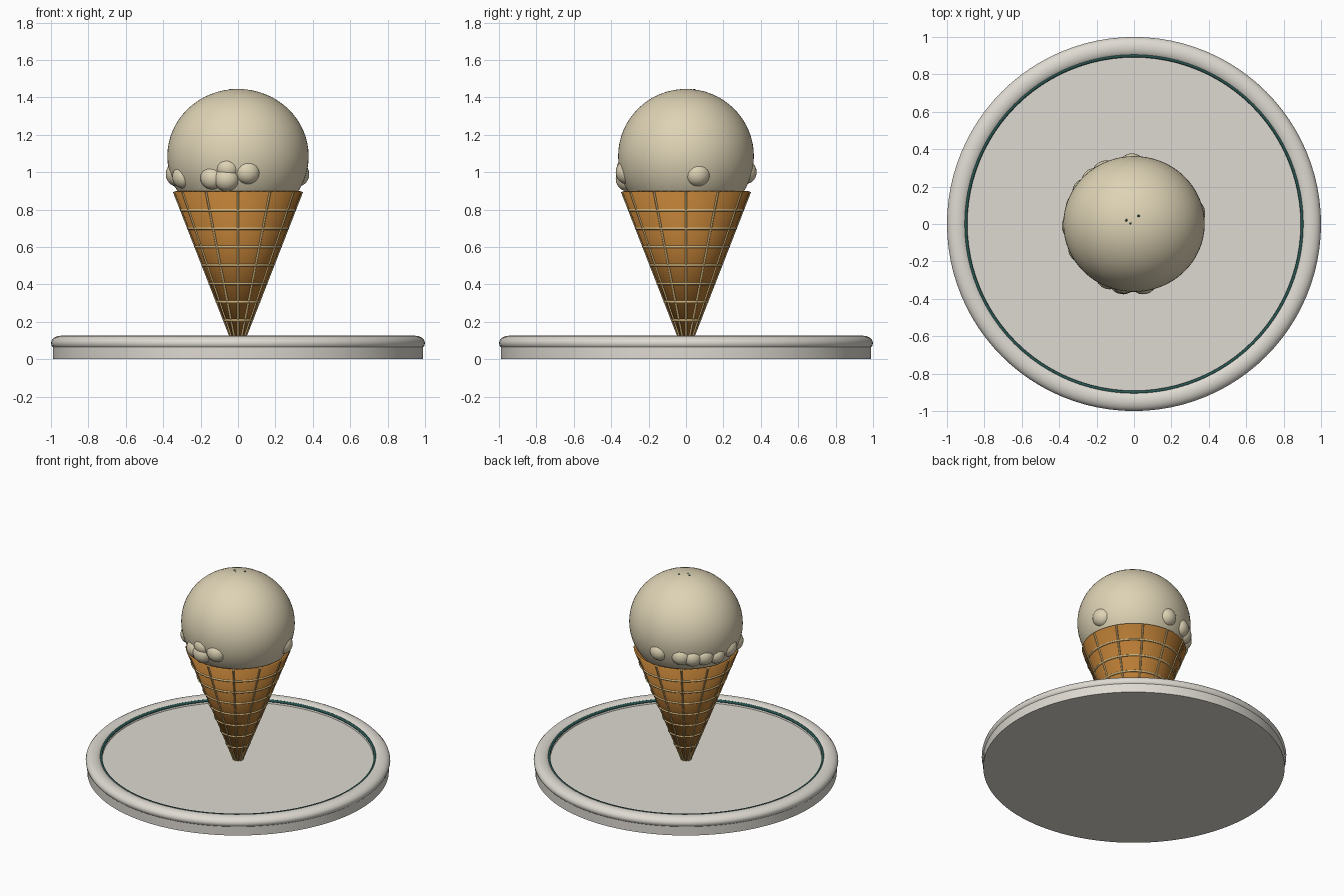
import bpy
from math import sin, cos, radians, pi

default = bpy.data.objects.get("Cube")
if default:
    bpy.data.objects.remove(default, do_unlink=True)


def material(name, r, g, b):
    m = bpy.data.materials.new(name)
    m.use_nodes = True
    m.diffuse_color = (r, g, b, 1)
    bsdf = next(n for n in m.node_tree.nodes if n.type == 'BSDF_PRINCIPLED')
    bsdf.inputs["Base Color"].default_value = (r, g, b, 1)
    return m


stone = material("pale stone", 0.73, 0.70, 0.64)
teal = material("dark teal", 0.02, 0.09, 0.08)
wafer = material("wafer brown", 0.48, 0.20, 0.035)
icing = material("wafer tan", 0.62, 0.44, 0.19)
cream = material("vanilla cream", 0.73, 0.65, 0.46)


def finish(name, mat):
    ob = bpy.context.object
    ob.name = name
    ob.data.materials.append(mat)
    bpy.ops.object.shade_smooth_by_angle(angle=radians(40))
    return ob


def ring(name, mat, radius, tube, z, squash=1.0, sides=64):
    bpy.ops.mesh.primitive_torus_add(major_radius=radius, minor_radius=tube, location=(0, 0, z),
                                     major_segments=sides, minor_segments=16)
    bpy.context.object.scale.z = squash
    return finish(name, mat)


def ball(name, mat, location, size, turn=0.0, segments=24):
    bpy.ops.mesh.primitive_uv_sphere_add(segments=segments, ring_count=segments // 2,
                                         radius=1, location=location, rotation=(0, 0, turn))
    bpy.context.object.scale = size
    return finish(name, mat)


# Plate: disc, rounded rim and thin painted band
PLATE_TOP = 0.09
bpy.ops.mesh.primitive_cylinder_add(vertices=96, radius=0.99, depth=PLATE_TOP,
                                    location=(0, 0, PLATE_TOP / 2))
finish("plate_disc", stone)
ring("plate_rim", stone, 0.945, 0.055, 0.086, squash=0.73, sides=96)
ring("plate_band", teal, 0.9, 0.009, 0.107, sides=96)

# Wafer cone: open shell with thickness
CONE_TOP, TOP_RADIUS, SLOPE = 0.895, 0.342, 0.39


def cone_radius(z):
    return TOP_RADIUS - (CONE_TOP - z) * SLOPE


bpy.ops.mesh.primitive_cone_add(vertices=48, radius1=cone_radius(PLATE_TOP), radius2=TOP_RADIUS,
                                depth=CONE_TOP - PLATE_TOP, end_fill_type='NOTHING',
                                location=(0, 0, (CONE_TOP + PLATE_TOP) / 2))
cone = finish("wafer_cone", wafer)
shell = cone.modifiers.new("thickness", 'SOLIDIFY')
shell.thickness = 0.012
shell.offset = -1

# Wafer grid: hoops and upright ribs
for i in range(7):
    z = 0.797 - i * 0.098
    ring(f"wafer_hoop_{i + 1}", icing, cone_radius(z), 0.007, z, sides=48)

curve = bpy.data.curves.new("wafer_ribs", 'CURVE')
curve.dimensions = '3D'
curve.bevel_depth = 0.006
curve.bevel_resolution = 2
curve.use_fill_caps = True
for i in range(12):
    a = i * pi / 6
    line = curve.splines.new('POLY')
    line.points.add(1)
    for point, z in zip(line.points, (PLATE_TOP + 0.005, CONE_TOP)):
        r = cone_radius(z)
        point.co = (r * cos(a), r * sin(a), z, 1)
curve.materials.append(icing)
ribs = bpy.data.objects.new("wafer_ribs", curve)
bpy.context.collection.objects.link(ribs)

# Ice cream scoop
ball("scoop", cream, (0, 0, 1.085), (0.378, 0.363, 0.36), segments=64)

# Lumps along the scoop's lower edge: angle, height, size
lumps = [(10, 1.045, 0.052), (11, 0.99, 0.066), (92, 1.0, 0.062),
         (119, 0.99, 0.062), (132, 0.98, 0.062), (146, 0.98, 0.062),
         (162, 0.97, 0.058), (182, 0.99, 0.066), (206, 0.975, 0.062),
         (245, 0.97, 0.062), (259, 0.965, 0.066), (260, 1.02, 0.06),
         (279, 1.0, 0.064)]
for i, (angle, z, size) in enumerate(lumps):
    a = radians(angle)
    ball(f"scoop_lump_{i + 1}", cream, (0.327 * cos(a), 0.322 * sin(a), z),
         (size * 0.9, size * 1.05, size), turn=a)

# Tiny flecks on top
for i, (x, y) in enumerate([(-0.04, 0.02), (-0.018, 0.003), (0.025, 0.043)]):
    ball(f"fleck_{i + 1}", teal, (x, y, 1.442), (0.007, 0.007, 0.004), segments=8)
